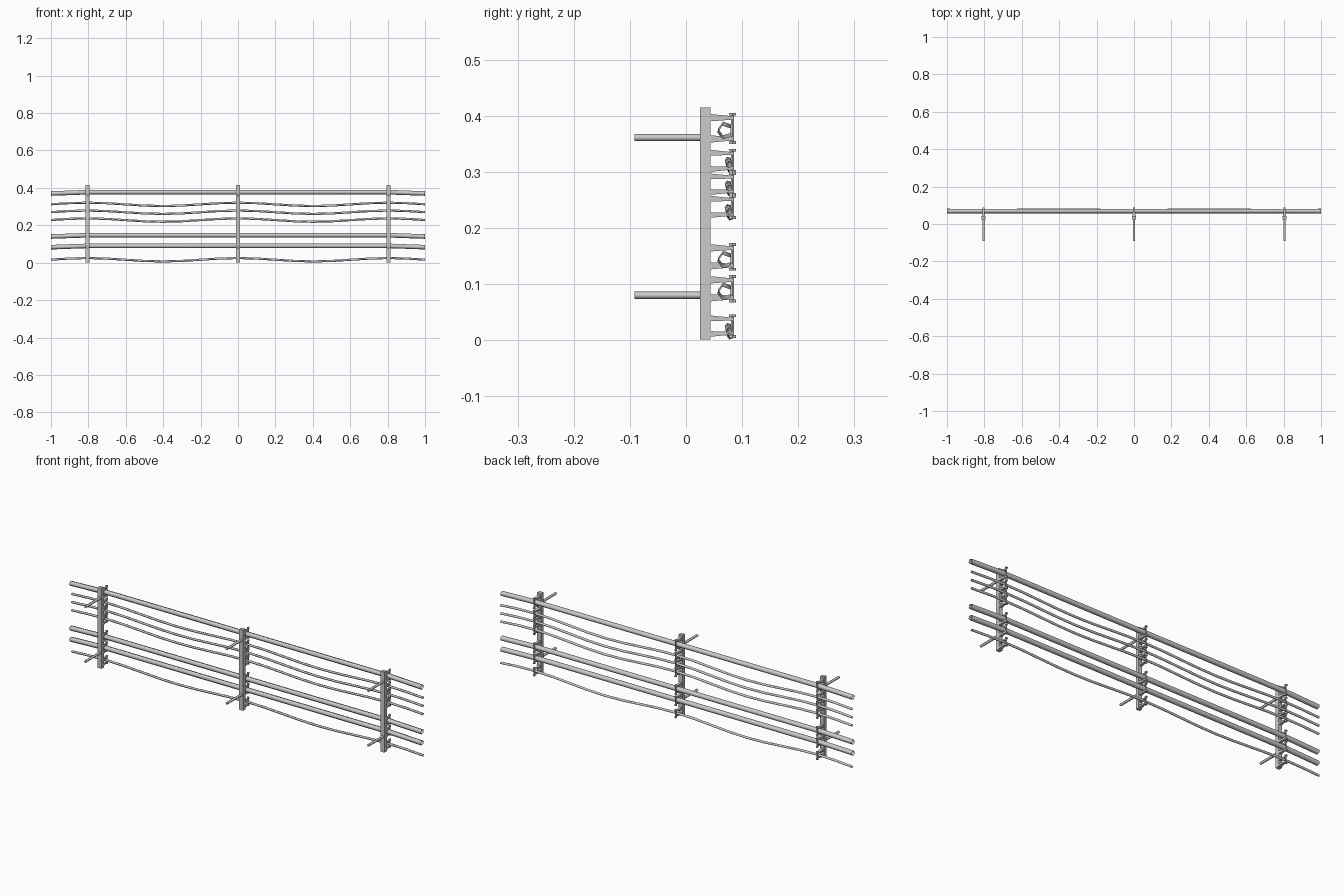
import bpy, bmesh, math
from mathutils import Vector

if "Cube" in bpy.data.objects:
    bpy.data.objects.remove(bpy.data.objects["Cube"])

POSTS = (-0.805, 0.0, 0.805)
SPAN = 0.805


def finish(bm, name, smooth=False):
    bmesh.ops.recalc_face_normals(bm, faces=bm.faces)
    if smooth:  # round sides smooth, flat caps stay sharp
        for f in bm.faces:
            f.smooth = True
        for e in bm.edges:
            if len(e.link_faces) == 2 and e.calc_face_angle() > math.radians(75):
                e.smooth = False
    me = bpy.data.meshes.new(name)
    bm.to_mesh(me)
    bm.free()
    ob = bpy.data.objects.new(name, me)
    bpy.context.collection.objects.link(ob)
    return ob


def loft(bm, rings, caps=True):
    """Skin a list of equally sized vertex rings."""
    vs = [[bm.verts.new(p) for p in r] for r in rings]
    n = len(vs[0])
    for a, b in zip(vs, vs[1:]):
        for i in range(n):
            j = (i + 1) % n
            bm.faces.new((a[i], a[j], b[j], b[i]))
    if caps:
        bm.faces.new(vs[0][::-1])
        bm.faces.new(vs[-1])


def circle(c, r, n, axis, start=0.0):
    """Ring of points around c in the plane across the given axis."""
    u, v = {'x': ((0, 1, 0), (0, 0, 1)), 'y': ((1, 0, 0), (0, 0, 1)),
            'z': ((1, 0, 0), (0, 1, 0))}[axis]
    u, v, c = Vector(u), Vector(v), Vector(c)
    ang = [start + 2 * math.pi * i / n for i in range(n)]
    return [c + u * r * math.cos(a) + v * r * math.sin(a) for a in ang]


def rod(bm, a, b, r, n, axis):
    loft(bm, [circle(a, r, n, axis), circle(b, r, n, axis)])


def cable(name, path, r):
    bm = bmesh.new()
    loft(bm, [circle(p, r, 5, 'x', math.pi) for p in path], caps=False)
    finish(bm, name, smooth=True)


# thick pipes: straight between posts, drooping slightly at the open ends
for k, z in enumerate((0.377, 0.147, 0.090)):
    cable(f"thick_pipe_{k}", [(-1, 0.069, z - 0.007), (-SPAN, 0.07, z),
                              (0, 0.07, z), (SPAN, 0.07, z), (1, 0.069, z - 0.007)], 0.0128)

# thin cables sagging down and outward between the posts
xs = [-1, -0.9] + [SPAN * i / 8 for i in range(-8, 9)] + [0.9, 1]
for k, z in enumerate((0.321, 0.279, 0.237, 0.025)):
    path = []
    for x in xs:
        s = math.sin(math.pi * x / SPAN) ** 2
        path.append((x, 0.075 + 0.004 * s, z - 0.018 * s))
    cable(f"thin_cable_{k}", path, 0.006)

# bracket z ranges, top to bottom
BRACKETS = ((0.350, 0.405), (0.298, 0.341), (0.257, 0.299), (0.216, 0.259),
            (0.124, 0.173), (0.067, 0.116), (0.004, 0.046))

for k, x in enumerate(POSTS):
    # upright post
    w, y0, y1 = 0.0105, 0.025, 0.044
    bm = bmesh.new()
    loft(bm, [[(x - w, y0, z), (x + w, y0, z), (x + w, y1, z), (x - w, y1, z)]
              for z in (0.001, 0.415)])
    finish(bm, f"post_{k}")

    # wall rods
    bm = bmesh.new()
    for z in (0.361, 0.080):
        rod(bm, (x, -0.092, z), (x, 0.027, z), 0.0063, 8, 'y')
    finish(bm, f"wall_rods_{k}", smooth=True)

    # tapered clamp arms and clamp bolts
    arms, bolts = bmesh.new(), bmesh.new()
    for lo, hi in BRACKETS:
        h0, h1 = (0.013, 0.006) if hi - lo > 0.045 else (0.010, 0.005)
        for edge, s in ((lo + 0.002, 1), (hi - 0.002, -1)):
            rings = []
            for y, hw, a, b in ((0.043, 0.009, 0, h0), (0.084, 0.003, 0.004, 0.004 + h1)):
                za, zb = edge + s * a, edge + s * b
                rings.append([(x - hw, y, za), (x + hw, y, za),
                              (x + hw, y, zb), (x - hw, y, zb)])
            loft(arms, rings)
        rod(bolts, (x, 0.083, lo), (x, 0.083, hi), 0.003, 6, 'z')
        for z in (lo, hi - 0.005):
            rod(bolts, (x, 0.083, z), (x, 0.083, z + 0.005), 0.007, 6, 'z')
    finish(arms, f"clamp_arms_{k}")
    finish(bolts, f"clamp_bolts_{k}")
